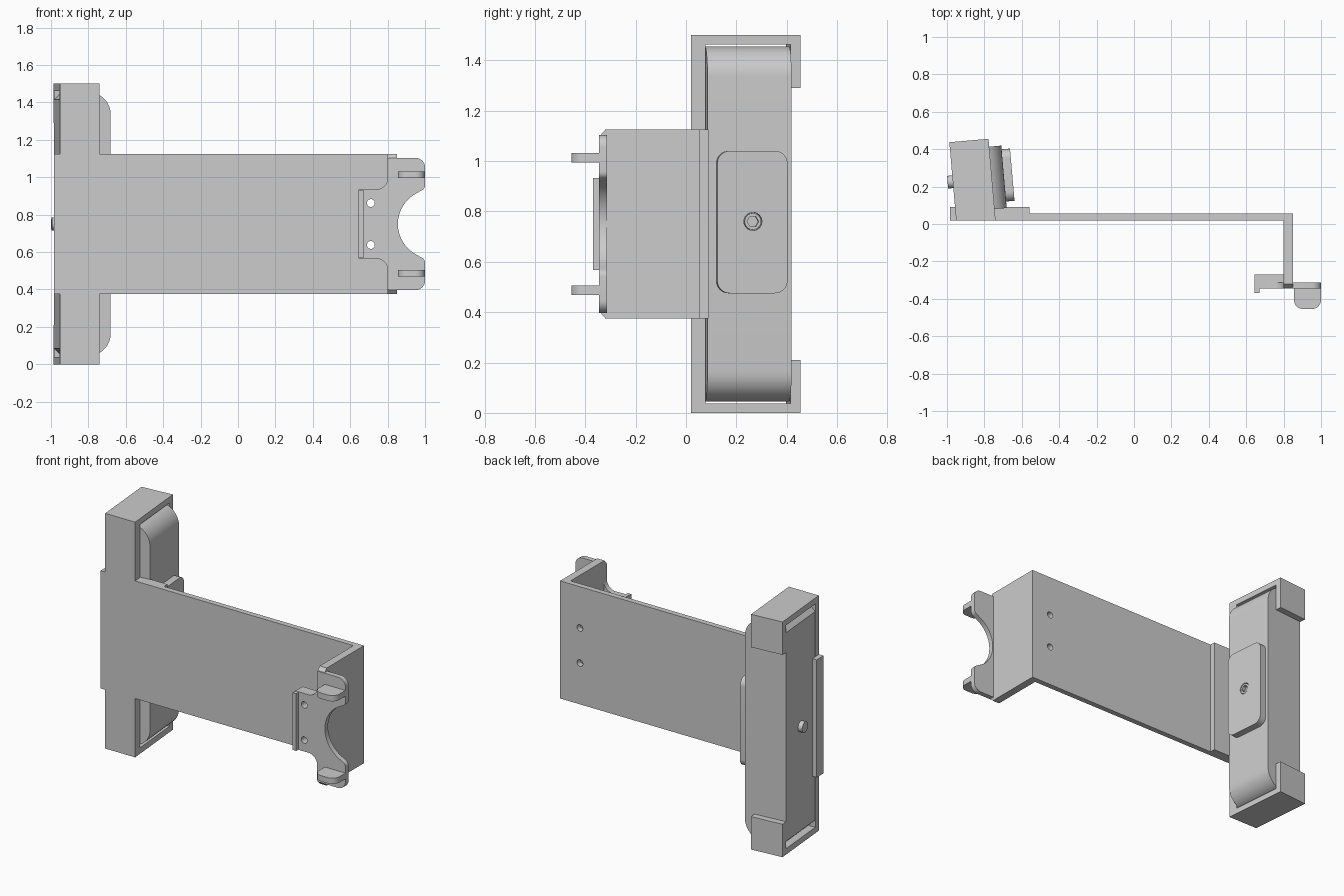
import bpy, bmesh
from math import radians, sin, cos, tan, pi
from mathutils import Vector, Matrix

cube = bpy.data.objects.get("Cube")
if cube:
    bpy.data.objects.remove(cube)

grey = bpy.data.materials.new("light grey")
grey.use_nodes = True
color = (0.604, 0.604, 0.604, 1)
grey.diffuse_color = color
grey.node_tree.nodes["Principled BSDF"].inputs["Base Color"].default_value = color

MID = 0.75                                        # height of the mirror plane
TILT = Matrix.Translation((-0.74, 0.02, 0)) @ Matrix.Rotation(radians(5), 4, "Z")
FLAT = Matrix.Identity(4)
AXES = {"x": lambda a, b, c: (c, a, b),
        "y": lambda a, b, c: (a, c, b),
        "z": lambda a, b, c: (a, b, c)}


def rounded(corners, steps=10):
    """Outline from (a, b) or (a, b, radius) corners."""
    out = []
    n = len(corners)
    for i, c in enumerate(corners):
        p = Vector(c[:2])
        if len(c) < 3:
            out.append(p)
            continue
        v1 = (Vector(corners[i - 1][:2]) - p).normalized()
        v2 = (Vector(corners[(i + 1) % n][:2]) - p).normalized()
        half = v1.angle(v2) / 2
        t = c[2] / tan(half)
        centre = p + (v1 + v2).normalized() * c[2] / sin(half)
        s = (p + v1 * t - centre).normalized()
        e = (p + v2 * t - centre).normalized()
        out += [centre + s.slerp(e, k / steps) * c[2] for k in range(steps + 1)]
    return out


def rect(a0, a1, b0, b1, *r):
    return [(a0, b0, *r), (a1, b0, *r), (a1, b1, *r), (a0, b1, *r)]


def circle(a, b, r, sides=24):
    return [(a + r * cos(2 * pi * k / sides), b + r * sin(2 * pi * k / sides))
            for k in range(sides)]


def prism(name, corners, axis, lo, hi, matrix=FLAT):
    """Closed solid from an outline, running along an axis from lo to hi."""
    bm = bmesh.new()
    place = AXES[axis]
    points = rounded(corners)
    ends = [[bm.verts.new(place(p[0], p[1], c)) for p in points] for c in (lo, hi)]
    bm.faces.new(ends[0][::-1])
    bm.faces.new(ends[1])
    for i in range(len(points)):
        bm.faces.new((ends[0][i - 1], ends[0][i], ends[1][i], ends[1][i - 1]))
    bmesh.ops.recalc_face_normals(bm, faces=bm.faces)
    bm.transform(matrix)
    mesh = bpy.data.meshes.new(name)
    bm.to_mesh(mesh)
    bm.free()
    mesh.materials.append(grey)
    obj = bpy.data.objects.new(name, mesh)
    bpy.context.collection.objects.link(obj)
    return obj


def cut(obj, cutter):
    """Subtract the cutter and discard it."""
    cutter.hide_render = True
    bpy.context.view_layer.objects.active = obj
    mod = obj.modifiers.new("cut", "BOOLEAN")
    mod.operation, mod.solver, mod.object = "DIFFERENCE", "EXACT", cutter
    bpy.ops.object.modifier_apply(modifier=mod.name)
    bpy.data.objects.remove(cutter)


def mirrored(lo, hi):
    """Height ranges of an upper part and its lower twin."""
    return (("upper", lo, hi), ("lower", 2 * MID - hi, 2 * MID - lo))


parts = []

# Long arm plate bent into a short side arm
arm = prism("arm_plate", [(-0.985, 0.02), (0.80, 0.02), (0.80, -0.30), (0.85, -0.30),
                          (0.85, 0.055), (-0.985, 0.055)], "z", 0.375, 1.125)
parts.append(arm)
parts.append(prism("side_arm_tip", [(-0.30, 0.375), (-0.30, 1.125), (-0.32, 1.125),
                                    (-0.342, 1.10), (-0.342, 0.40), (-0.32, 0.375)],
                   "x", 0.80, 0.85))

# Thick foot that carries the holder
parts.append(prism("holder_foot", [(-0.985, 0.02), (-0.56, 0.02), (-0.56, 0.09), (-0.985, 0.09)],
                   "z", 0.375, 1.125))

# Tilted holder frame: front wall, end caps and back hooks
W = 0.21
skew = W * tan(radians(5))
parts.append(prism("frame_front_wall", [(0, 0), (0, 0.058), (-W, 0.058), (-W, skew)],
                   "z", 0.02, 1.48, TILT))
for side, lo, hi in mirrored(1.462, 1.5):
    parts.append(prism("frame_cap_" + side, [(0, 0), (0, 0.437), (-W, 0.437), (-W, skew)],
                       "z", lo, hi, TILT))
for side, lo, hi in mirrored(1.29, 1.49):
    parts.append(prism("frame_hook_" + side, rect(-W, 0, 0.397, 0.437), "z", lo, hi, TILT))

# Held body with rounded outer ends
parts.append(prism("held_body", [(-W, 0.085), (-0.17, 0.045), (0.065, 0.045, 0.12),
                                 (0.065, 1.455, 0.12), (-0.17, 1.455), (-W, 1.415)],
                   "y", 0.06, 0.395, TILT))

# Raised mounting pad with a socket screw
pad = prism("mount_pad", rect(0.095, 0.375, 0.475, 1.04, 0.05), "x", 0.05, 0.11, TILT)
cut(pad, prism("bore", circle(0.237, 0.76, 0.036), "x", 0.08, 0.2, TILT))
screw = prism("pad_screw", circle(0.237, 0.76, 0.033), "x", 0.06, 0.108, TILT)
cut(screw, prism("socket", circle(0.237, 0.76, 0.023, 6), "x", 0.085, 0.2, TILT))
parts += [pad, screw]

# Knob on the outer side of the holder
parts.append(prism("side_knob", circle(0.225, MID, 0.034), "x", -W - 0.028, -W + 0.03, TILT))

# Clip plate with a round cradle, outlined as one half and mirrored
half = [(1.041 + 0.186 * cos(radians(a)), 0.186 * sin(radians(a))) for a in range(180, 115, -8)]
half += [(1.0, 0.19, 0.03), (1.0, 0.353, 0.05), (0.80, 0.353, 0.012),
         (0.80, 0.185, 0.06), (0.645, 0.185)]
outline = half + [(p[0], -p[1], *p[2:]) for p in reversed(half[1:])]
clip = prism("clip_plate", [(p[0], p[1] + MID, *p[2:]) for p in outline], "y", -0.346, -0.314)
block = prism("clip_block", rect(0.645, 0.80, 0.567, 0.933), "y", -0.34, -0.27)
parts += [clip, block]
parts.append(prism("clip_lip", rect(0.645, 0.67, 0.567, 0.933), "y", -0.37, -0.27))

# Rounded ears standing out from the clip
for side, lo, hi in mirrored(0.995, 1.032):
    parts.append(prism("clip_ear_" + side,
                       [(0.855, -0.32), (1.0, -0.32), (1.0, -0.455, 0.05), (0.855, -0.455, 0.05)],
                       "z", lo, hi))

# Two screw holes through the clip and the arm plate
for z in (MID - 0.112, MID + 0.112):
    for part in (arm, clip, block):
        cut(part, prism("drill", circle(0.71, z, 0.021), "y", -0.5, 0.2))

# Smooth curved faces, keep edges sharp
bpy.ops.object.select_all(action="DESELECT")
for part in parts:
    part.select_set(True)
bpy.context.view_layer.objects.active = parts[0]
bpy.ops.object.shade_smooth_by_angle(angle=radians(30))
